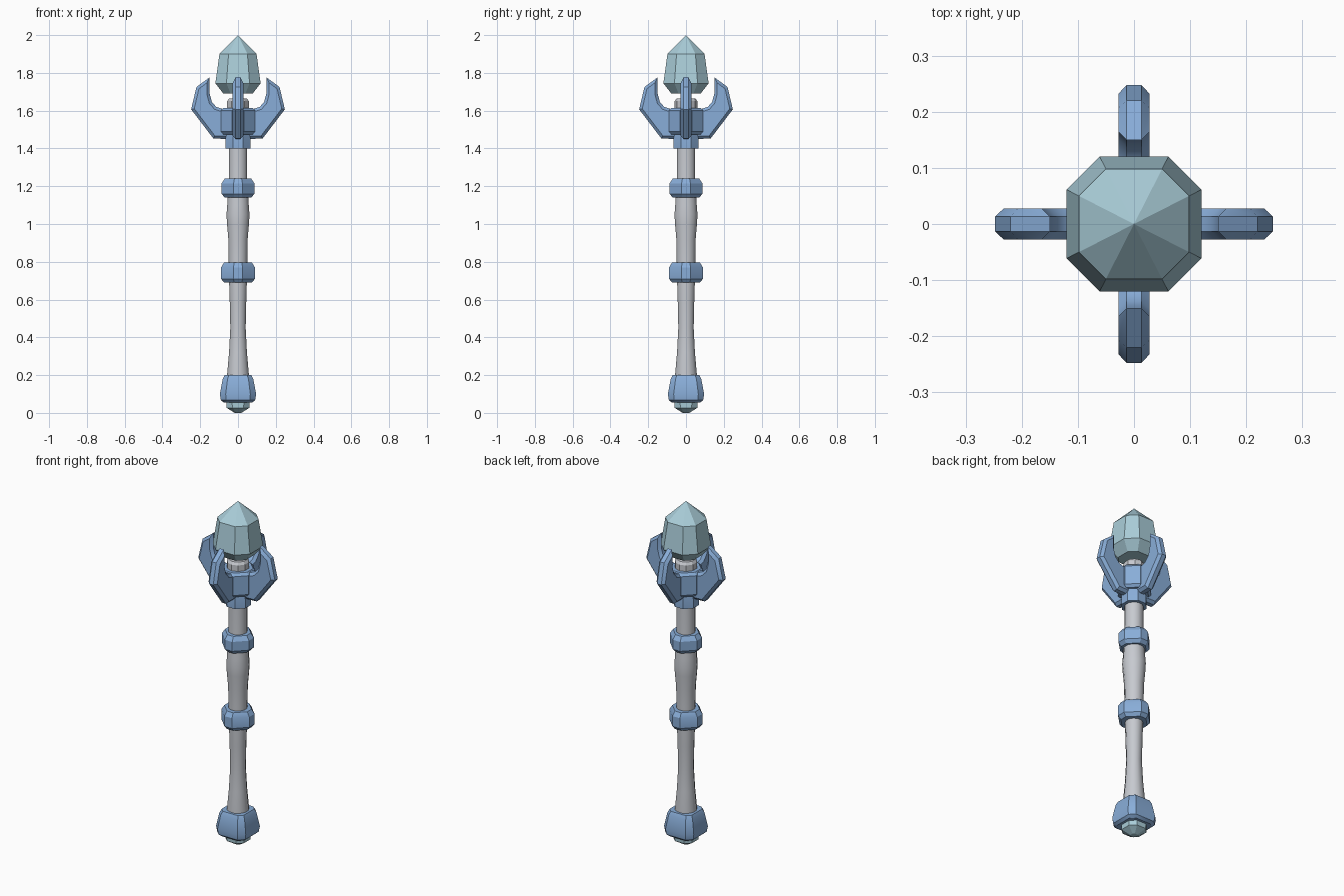
import bpy, bmesh, math
from mathutils import Matrix

if "Cube" in bpy.data.objects:
    bpy.data.objects.remove(bpy.data.objects["Cube"])


def material(name, rgb):
    m = bpy.data.materials.new(name)
    m.diffuse_color = (*rgb, 1)
    m.use_nodes = True
    m.node_tree.nodes["Principled BSDF"].inputs["Base Color"].default_value = m.diffuse_color
    return m


BLUE = material("blue metal", (0.25, 0.42, 0.69))
ICE = material("pale ice", (0.40, 0.61, 0.69))
GREY = material("light grey", (0.57, 0.59, 0.63))


def octagon(half, ratio):
    """Cross-section: flats at `half` on both axes, corners cut to half*ratio."""
    c = half * ratio
    return [(half, -c), (half, c), (c, half), (-c, half),
            (-half, c), (-half, -c), (-c, -half), (c, -half)]


def circle(r, n):
    return [(r * math.cos(math.tau * (i + .5) / n), r * math.sin(math.tau * (i + .5) / n))
            for i in range(n)]


def finish(name, bm, mat, smooth=None):
    bmesh.ops.recalc_face_normals(bm, faces=bm.faces)
    me = bpy.data.meshes.new(name)
    bm.to_mesh(me)
    bm.free()
    me.materials.append(mat)
    ob = bpy.data.objects.new(name, me)
    bpy.context.collection.objects.link(ob)
    if smooth:
        bpy.ops.object.select_all(action='DESELECT')
        ob.select_set(True)
        bpy.context.view_layer.objects.active = ob
        bpy.ops.object.shade_smooth_by_angle(angle=math.radians(smooth))
    return ob


def loft(name, profile, section, mat, smooth=None):
    """Stack the section along z; profile is (z, size)."""
    bm = bmesh.new()
    rings = [[bm.verts.new((x, y, z)) for x, y in section(s)] for z, s in profile]
    n = len(rings[0])
    for a, b in zip(rings, rings[1:]):
        for i in range(n):
            j = (i + 1) % n
            bm.faces.new((a[i], a[j], b[j], b[i]))
    bm.faces.new(rings[0][::-1])
    bm.faces.new(rings[-1])
    bmesh.ops.remove_doubles(bm, verts=bm.verts, dist=0.0002)
    return finish(name, bm, mat, smooth)


# Handle shaft with swelling grip
loft("shaft", [(.15, .06), (.21, .059), (.32, .049), (.45, .042), (.58, .045), (.74, .05),
               (.82, .051), (.92, .053), (1.0, .06), (1.05, .063), (1.10, .059),
               (1.16, .056), (1.25, .05), (1.45, .05)],
     lambda r: circle(r, 12), GREY, 40)

# Short stub above the collar
loft("socket", [(1.55, .06), (1.65, .06), (1.665, .05)], lambda r: circle(r, 10), GREY, 30)

# Pommel and the gem under it
loft("pommel", [(.055, .076), (.068, .091), (.10, .096), (.18, .081), (.20, .071)],
     lambda r: octagon(r, .68), BLUE, 30)
loft("pommel_gem", [(0, .018), (.027, .06), (.08, .063)], lambda r: octagon(r, .5), ICE)

# Grip rings, neck and head collar
loft("lower_ring", [(.69, .074), (.71, .09), (.77, .09), (.795, .074)],
     lambda r: octagon(r, .27), BLUE, 30)
loft("upper_ring", [(1.14, .07), (1.16, .087), (1.215, .087), (1.24, .07)],
     lambda r: octagon(r, .27), BLUE, 30)
loft("neck", [(1.40, .066), (1.45, .066), (1.49, .06)], lambda r: octagon(r, .4), BLUE, 30)
loft("collar", [(1.475, .078), (1.49, .091), (1.60, .091), (1.615, .078)],
     lambda r: octagon(r, .36), BLUE, 30)

# Four claw prongs around the head
claw = [(.02, 1.45), (.13, 1.452), (.248, 1.607), (.22, 1.725), (.15, 1.777),
        (.15, 1.69), (.138, 1.645), (.115, 1.62), (.085, 1.61), (.02, 1.61)]
for k in range(4):
    bm = bmesh.new()
    face = bm.faces.new([bm.verts.new((x, -.028, z)) for x, z in claw])
    ext = bmesh.ops.extrude_face_region(bm, geom=[face])
    bmesh.ops.translate(bm, vec=(0, .056, 0),
                        verts=[v for v in ext["geom"] if isinstance(v, bmesh.types.BMVert)])
    # chamfer only the two outline loops
    rim = [e for e in bm.edges if abs(e.verts[0].co.y - e.verts[1].co.y) < 1e-5]
    bmesh.ops.bevel(bm, geom=rim, offset=.015, segments=1, affect='EDGES')
    bmesh.ops.rotate(bm, verts=bm.verts, cent=(0, 0, 0),
                     matrix=Matrix.Rotation(k * math.pi / 2, 3, 'Z'))
    finish("prong_%d" % (k + 1), bm, BLUE, 30)

# Floating crystal
loft("crystal", [(1.69, .077), (1.745, .12), (1.90, .098), (2.0, .0001)],
     lambda r: octagon(r, .51), ICE)
